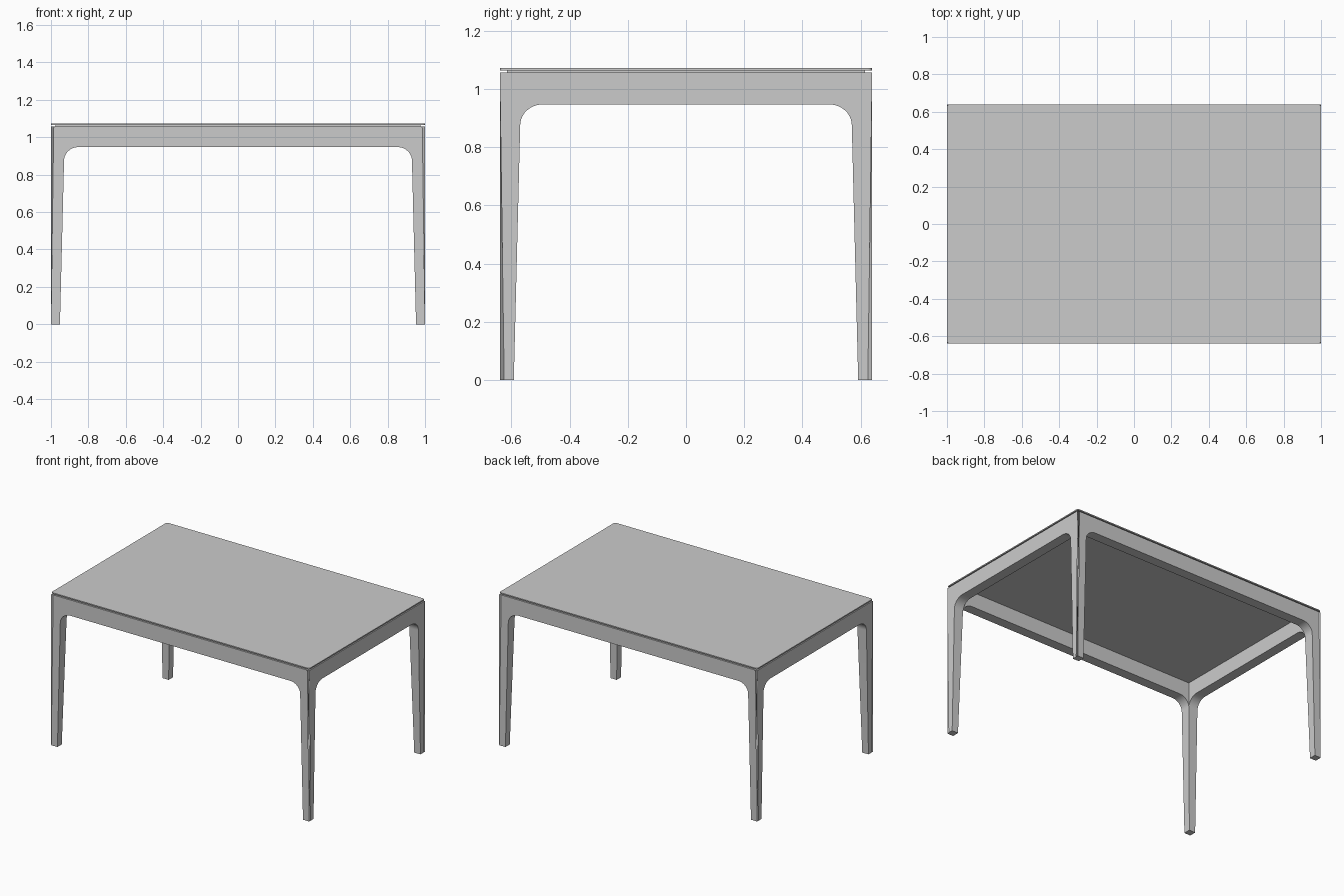
import bpy, bmesh, math

if "Cube" in bpy.data.objects:
    bpy.data.objects.remove(bpy.data.objects["Cube"])

HX, HY = 1.0, 0.64             # half length and half width
TOP, RAIL = 1.057, 0.947       # frame top and underside
FOOT, T, ARM = 0.048, 0.07, 0.17   # foot width, frame thickness, corner arm length
KNEE = 0.875                   # height where the leg curves into the arm


def finish(name, bm, mirror=None):
    bmesh.ops.recalc_face_normals(bm, faces=bm.faces)
    me = bpy.data.meshes.new(name)
    bm.to_mesh(me)
    bm.free()
    ob = bpy.data.objects.new(name, me)
    bpy.context.collection.objects.link(ob)
    if mirror:
        mod = ob.modifiers.new("mirror", 'MIRROR')
        mod.use_axis = mirror
        mod.use_clip = False
        mod.merge_threshold = 0.00001
    bpy.ops.object.select_all(action='DESELECT')
    ob.select_set(True)
    bpy.context.view_layer.objects.active = ob
    bpy.ops.object.shade_smooth_by_angle(angle=math.radians(35))
    return ob


def box(name, lo, hi, corner=0.0, mirror=None):
    bm = bmesh.new()
    bmesh.ops.create_cube(bm, size=1)
    for v in bm.verts:
        v.co = [lo[i] + (v.co[i] + 0.5) * (hi[i] - lo[i]) for i in range(3)]
    if corner:
        edges = [e for e in bm.edges
                 if abs(e.verts[0].co.z - e.verts[1].co.z) > 1e-5]
        bmesh.ops.bevel(bm, geom=edges, offset=corner, segments=5,
                        profile=0.5, affect='EDGES')
    return finish(name, bm, mirror)


def legs():
    bm = bmesh.new()

    def face(pts, swap=False):
        bm.faces.new([bm.verts.new((-HX + (v if swap else u),
                                    -HY + (u if swap else v), z))
                      for u, v, z in pts])

    # curved underside from leg to arm, as (distance from corner, height)
    end, n = 0.147, 12
    arc = []
    for i in range(n + 1):
        a = math.pi / 2 * i / n
        arc.append((end - (end - T) * math.cos(a),
                    KNEE + (RAIL - KNEE) * math.sin(a)))
    arc.append((ARM, RAIL))

    for swap in (False, True):
        # outer face, tapered inner face, arm inside, arm underside, arm end
        outline = [(0, 0), (FOOT, 0)] + arc + [(ARM, TOP), (T, TOP), (0, TOP)]
        face([(u, 0, z) for u, z in outline], swap)
        face([(FOOT, 0, 0), (T, 0, KNEE), (T, T, KNEE), (FOOT, FOOT, 0)], swap)
        face([(u, T, z) for u, z in arc + [(ARM, TOP), (T, TOP)]], swap)
        for (u0, z0), (u1, z1) in zip(arc, arc[1:]):
            face([(u0, 0, z0), (u1, 0, z1), (u1, T, z1), (u0, T, z0)], swap)
        face([(ARM, 0, RAIL), (ARM, 0, TOP), (ARM, T, TOP), (ARM, T, RAIL)], swap)
        face([(T, 0, TOP), (ARM, 0, TOP), (ARM, T, TOP), (T, T, TOP)], swap)
    face([(0, 0, TOP), (T, 0, TOP), (T, T, TOP), (0, T, TOP)])
    face([(0, 0, 0), (FOOT, 0, 0), (FOOT, FOOT, 0), (0, FOOT, 0)])
    bmesh.ops.remove_doubles(bm, verts=bm.verts, dist=1e-5)

    # rounded outer corner
    edges = [e for e in bm.edges if all(
        abs(v.co.x + HX) < 1e-5 and abs(v.co.y + HY) < 1e-5 for v in e.verts)]
    bmesh.ops.bevel(bm, geom=edges, offset=0.015, segments=5,
                    profile=0.5, affect='EDGES')
    return finish("corner_legs", bm, (True, True, False))


legs()

# rails between the legs
box("long_rails", (-HX + ARM, -HY, RAIL), (HX - ARM, -HY + T, TOP),
    mirror=(False, True, False))
box("short_rails", (-HX, -HY + ARM, RAIL), (-HX + T, HY - ARM, TOP),
    mirror=(True, False, False))

# recessed panel making the shadow gap, then the thin top
box("recessed_panel", (-HX + 0.025, -HY + 0.025, TOP - 0.004),
    (HX - 0.025, HY - 0.025, 1.064))
box("table_top", (-HX, -HY, 1.064), (HX, HY, 1.072), corner=0.015)
